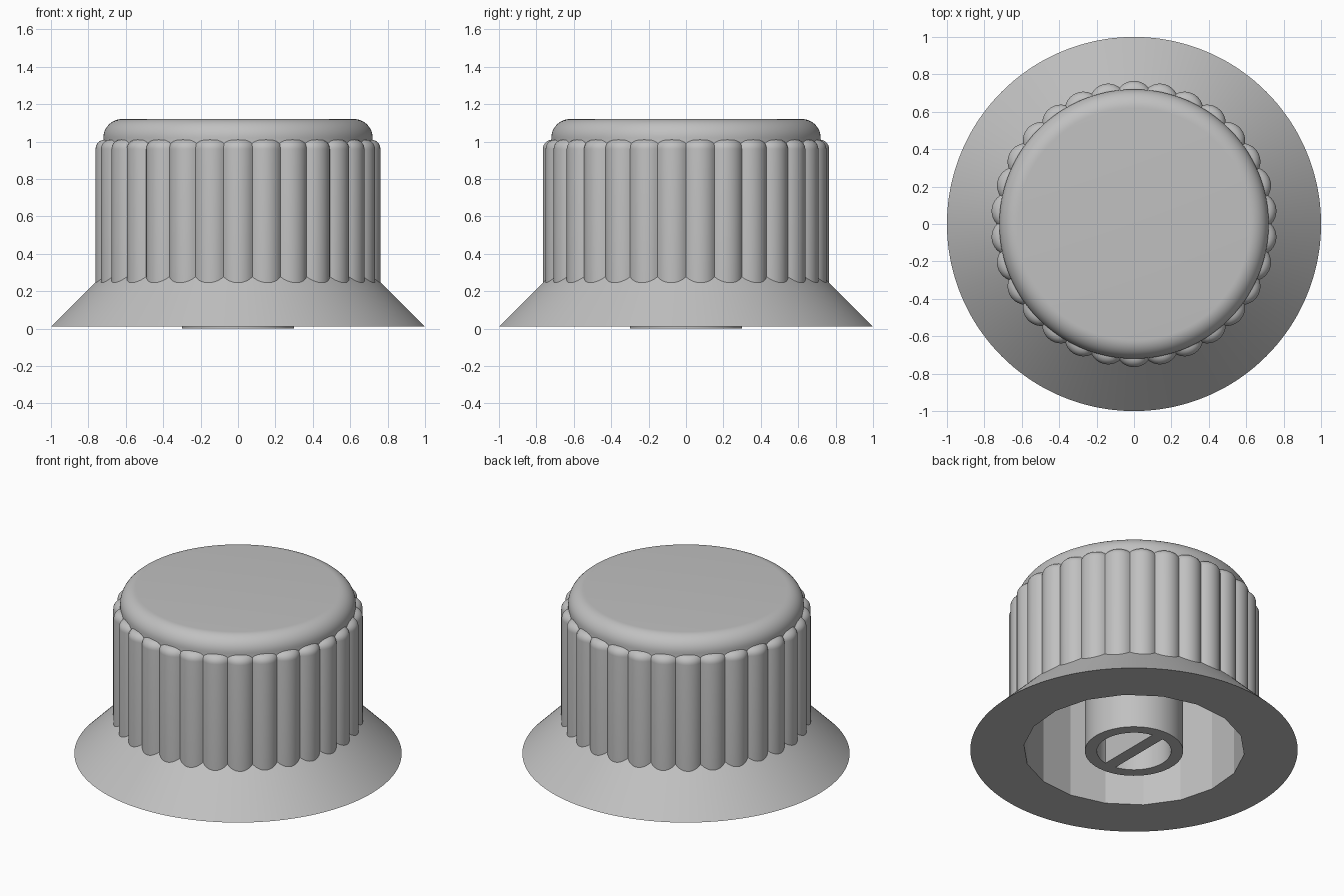
import bpy, bmesh
from math import sin, cos, pi, radians, sqrt

if "Cube" in bpy.data.objects:
    bpy.data.objects.remove(bpy.data.objects["Cube"], do_unlink=True)

grey = bpy.data.materials.new("plain grey")
grey.use_nodes = True
colour = (0.53, 0.53, 0.53, 1)
grey.diffuse_color = colour
grey.node_tree.nodes["Principled BSDF"].inputs["Base Color"].default_value = colour

RIBS = 30
RIB_CENTRE = 0.665
HOLE_SIDES = 18
STEPS = 360


def circle(r):
    return lambda t: r


def polygon(r):
    # Flat-sided section with a corner at 5 degrees
    step = 2 * pi / HOLE_SIDES
    def radius(t):
        a = (t - radians(5)) % step - step / 2
        return r * cos(step / 2) / cos(a)
    return radius


def ribbed(rib_radius):
    # Outline of overlapping round ribs, one of them facing the front
    step = 2 * pi / RIBS
    def radius(t):
        a = (t + pi / 2 + step / 2) % step - step / 2
        root = rib_radius ** 2 - (RIB_CENTRE * sin(a)) ** 2
        return max(0.712, RIB_CENTRE * cos(a) + sqrt(max(0, root)))
    return radius


def finish(name, bm, angle):
    bmesh.ops.recalc_face_normals(bm, faces=bm.faces)
    mesh = bpy.data.meshes.new(name)
    bm.to_mesh(mesh)
    bm.free()
    mesh.materials.append(grey)
    obj = bpy.data.objects.new(name, mesh)
    bpy.context.collection.objects.link(obj)
    bpy.ops.object.select_all(action='DESELECT')
    obj.select_set(True)
    bpy.context.view_layer.objects.active = obj
    bpy.ops.object.shade_smooth_by_angle(angle=radians(angle))
    return obj


def loft(name, sections, angle, cap_first=False, cap_last=False, steps=STEPS):
    # Bridge a stack of (radius function, height) sections
    bm = bmesh.new()
    rings = []
    for radius, z in sections:
        ring = []
        for i in range(steps):
            t = 2 * pi * i / steps
            ring.append(bm.verts.new((radius(t) * cos(t), radius(t) * sin(t), z)))
        rings.append(ring)
    for low, high in zip(rings, rings[1:]):
        for i in range(steps):
            j = (i + 1) % steps
            bm.faces.new((low[i], low[j], high[j], high[i]))
    if cap_first:
        bm.faces.new(rings[0])
    if cap_last:
        bm.faces.new(rings[-1])
    return finish(name, bm, angle)


# Shell: faceted cavity, flat underside, sloping skirt, core and rounded cap
shell = [(polygon(0.675), 1.0), (polygon(0.675), 0.01),
         (circle(1.0), 0.01), (circle(0.72), 0.29)]
for i in range(13):
    a = pi / 2 * i / 12
    shell.append((circle(0.62 + 0.1 * cos(a)), 1.02 + 0.1 * sin(a)))
loft("knob_shell", shell, 15, cap_first=True, cap_last=True)

# Grip ribs with rounded upper ends
ribs = [(ribbed(0.1), 0.23)]
for i in range(9):
    a = pi / 2 * i / 8
    ribs.append((ribbed(0.05 + 0.05 * cos(a)), 0.96 + 0.05 * sin(a)))
loft("grip_ribs", ribs, 35)

# Shaft socket inside the cavity
loft("shaft_socket", [(circle(0.3), 1.0), (circle(0.3), 0),
                      (circle(0.227), 0), (circle(0.227), 0.6)],
     30, cap_last=True, steps=64)

# Key bar across the socket
bm = bmesh.new()
bmesh.ops.create_cube(bm, size=1)
for v in bm.verts:
    v.co = (v.co.x * 0.08, v.co.y * 0.46, (v.co.z + 0.5) * 0.6)
finish("socket_key_bar", bm, 30)
